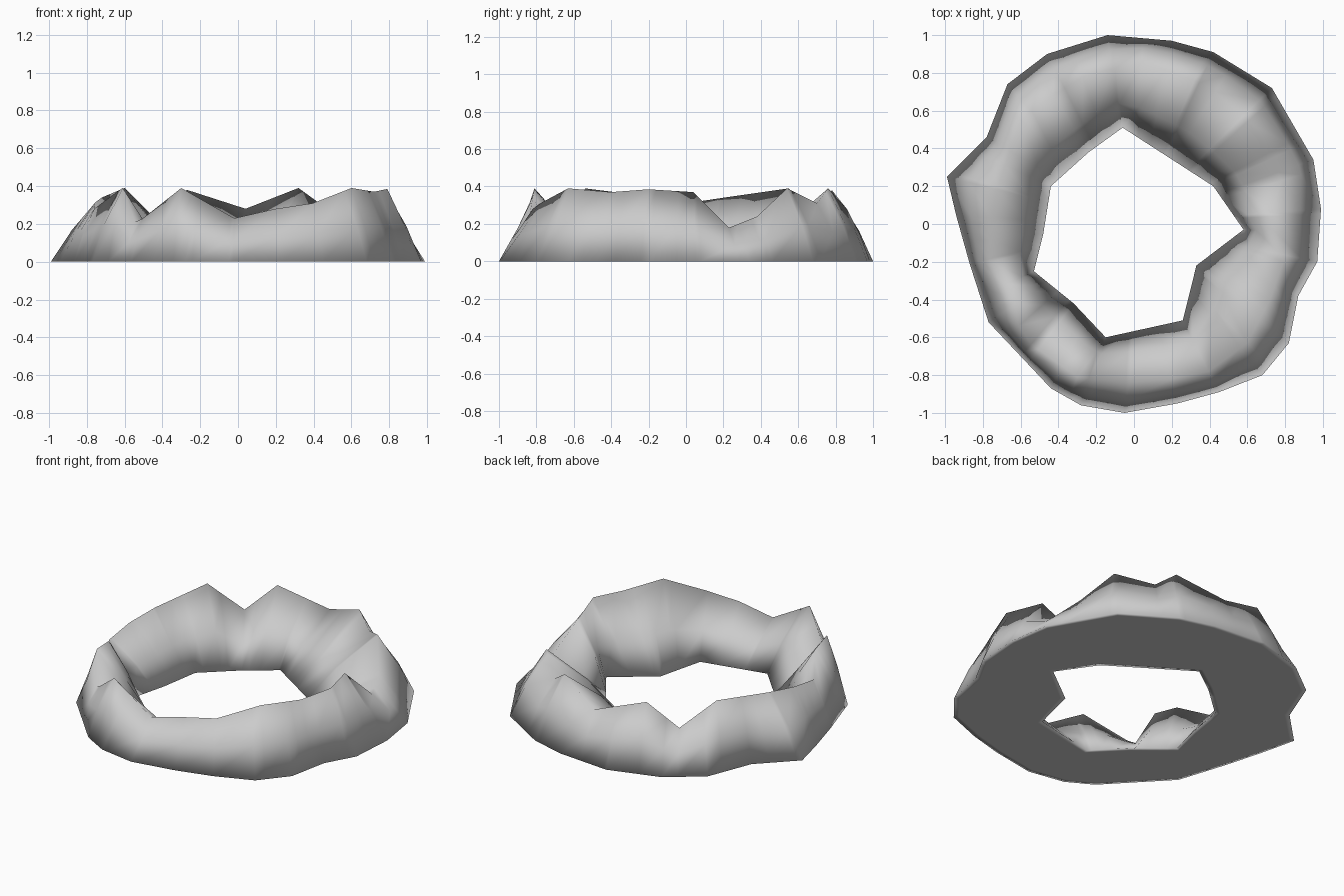
import bpy, bmesh, math

if "Cube" in bpy.data.objects:
    bpy.data.objects.remove(bpy.data.objects["Cube"])

# Ground outlines and the jagged crest, counter-clockwise from +x (seen from above)
OUTER = [(0.99, 0.08), (0.95, 0.34), (0.73, 0.72), (0.42, 0.91), (0.2, 0.97), (-0.14, 1.0),
         (-0.46, 0.9), (-0.67, 0.74), (-0.78, 0.46), (-0.99, 0.25), (-0.94, 0.04),
         (-0.87, -0.21), (-0.77, -0.52), (-0.6, -0.7), (-0.44, -0.87), (-0.28, -0.96),
         (-0.05, -1.0), (0.23, -0.95), (0.45, -0.89), (0.68, -0.8), (0.82, -0.63),
         (0.87, -0.38), (0.97, -0.2)]
INNER = [(0.42, 0.2), (-0.06, 0.51), (-0.24, 0.38), (-0.44, 0.2), (-0.48, -0.05),
         (-0.53, -0.25), (-0.32, -0.42), (-0.15, -0.6), (0.26, -0.51), (0.33, -0.22),
         (0.58, -0.03)]
CREST = [(0.72, 0.04, 0.37), (0.78, 0.23, 0.18), (0.72, 0.38, 0.24), (0.6, 0.54, 0.39),
         (0.43, 0.7, 0.31), (0.32, 0.76, 0.39), (0.04, 0.86, 0.28), (-0.27, 0.78, 0.38),
         (-0.43, 0.68, 0.22), (-0.6, 0.55, 0.39), (-0.72, 0.2, 0.34), (-0.76, 0.0, 0.31),
         (-0.76, -0.2, 0.28), (-0.64, -0.38, 0.37), (-0.61, -0.54, 0.39), (-0.54, -0.64, 0.2),
         (-0.3, -0.81, 0.39), (-0.02, -0.84, 0.23), (0.2, -0.82, 0.28), (0.4, -0.78, 0.31),
         (0.6, -0.63, 0.39), (0.72, -0.4, 0.37), (0.79, -0.2, 0.385)]
TAU = 2 * math.pi


def angle(p):
    return math.atan2(p[1], p[0]) % TAU


def sample(poly, a):
    """Radius and height where the ray at angle a crosses a closed polyline."""
    c, s = math.cos(a), math.sin(a)
    for i, p in enumerate(poly):
        q = poly[(i + 1) % len(poly)]
        span = (angle(q) - angle(p)) % TAU
        off = (a - angle(p) + 1e-7) % TAU
        if off <= span + 2e-7:
            n0, n1 = c * p[1] - s * p[0], c * q[1] - s * q[0]
            t = n0 / (n0 - n1)
            pt = [u + (v - u) * t for u, v in zip(p, q)]
            return math.hypot(pt[0], pt[1]), (pt[2] if len(pt) > 2 else 0)


# Stations at every corner, dropping near duplicates
stations = []
for a in sorted(angle(p) for p in OUTER + INNER + CREST):
    if not stations or a - stations[-1] > 0.02:
        stations.append(a)

# Rubble bank: cross-section lofted around the ring, flat underneath
bm = bmesh.new()
rings = []
for a in stations:
    ro, ri = sample(OUTER, a)[0], sample(INNER, a)[0]
    rc, h = sample(CREST, a)
    section = [(ro, 0), (ro + (rc - ro) * 0.42, h * 0.5), (rc, h),
               (ri + (rc - ri) * 0.4, h * 0.48), (ri, 0),
               (ri + 0.03, 0), (ro - 0.03, 0)]
    rings.append([bm.verts.new((r * math.cos(a), r * math.sin(a), z)) for r, z in section])
for i, r0 in enumerate(rings):
    r1 = rings[(i + 1) % len(rings)]
    for j in range(len(r0)):
        k = (j + 1) % len(r0)
        bm.faces.new((r0[j], r1[j], r1[k], r0[k]))
bmesh.ops.recalc_face_normals(bm, faces=bm.faces)
for f in bm.faces:
    f.smooth = True
mesh = bpy.data.meshes.new("rock_ring")
bm.to_mesh(mesh)
bm.free()
ring = bpy.data.objects.new("rock_ring", mesh)
bpy.context.collection.objects.link(ring)
